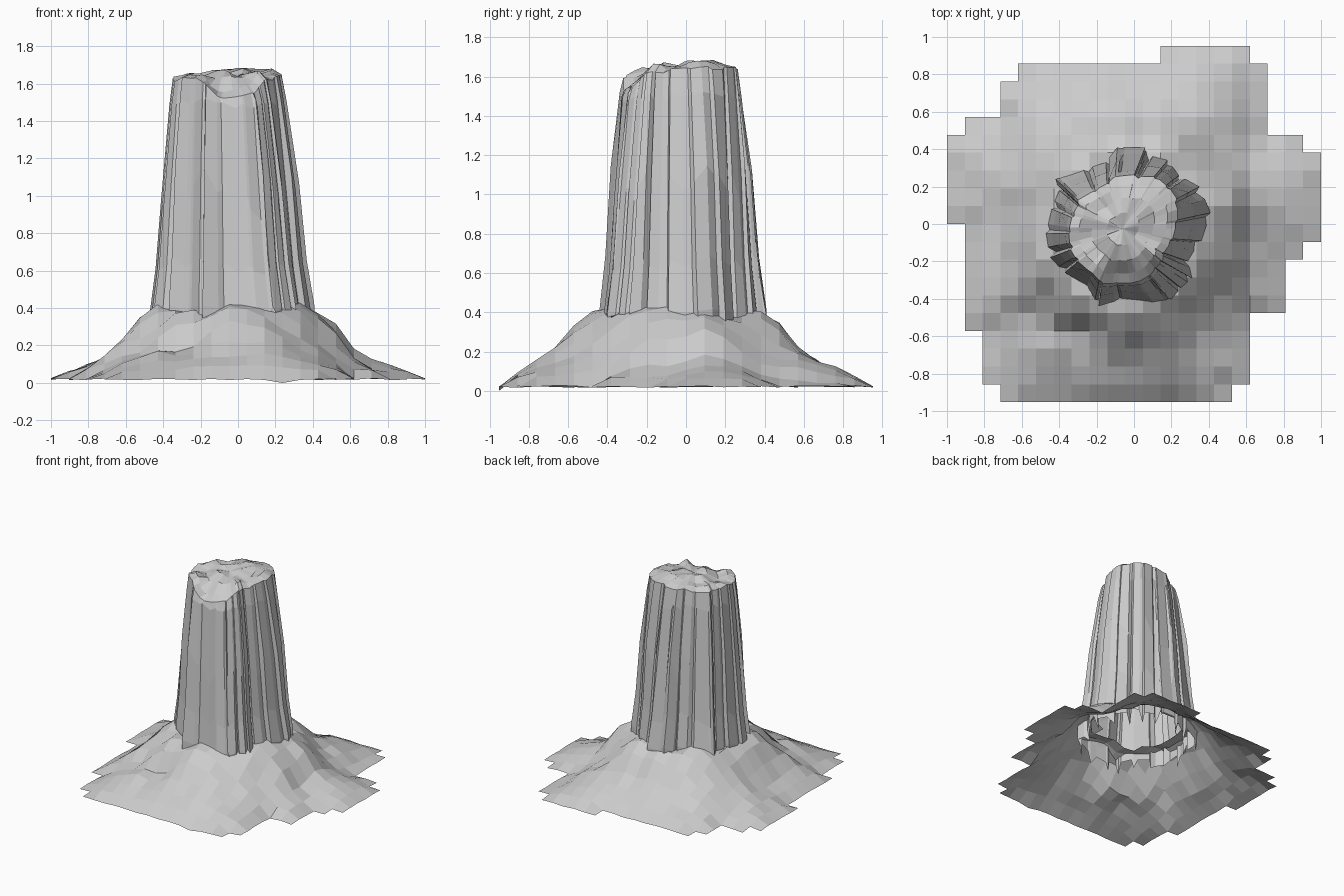
import bpy, bmesh, math, random
from mathutils import Vector, noise

if "Cube" in bpy.data.objects:
    bpy.data.objects.remove(bpy.data.objects["Cube"])

random.seed(7)
CELL = 2 / 21
Y0 = -10 * CELL

# Footprint: for each row of cells (front to back) the first and last column
SPANS = ([(3, 16)] + [(2, 17)] * 3 + [(1, 17)] + [(1, 19)] * 3 + [(1, 20)]
         + [(1, 21)] + [(0, 21)] * 4 + [(0, 20)] + [(1, 18)] + [(3, 18)] * 2
         + [(4, 18)] + [(12, 17)])

# Tower plan at the foot
FOOT = [(.41, .06), (.35, .20), (.24, .26), (.18, .34), (.07, .37), (.06, .41), (-.09, .41),
        (-.15, .33), (-.27, .29), (-.42, .24), (-.40, .18), (-.44, .08), (-.47, -.05), (-.45, -.18),
        (-.37, -.26), (-.25, -.33), (-.19, -.44), (-.06, -.40), (.1, -.42), (.2, -.40),
        (.25, -.34), (.31, -.29), (.29, -.2), (.36, -.09)]
N = len(FOOT)
CENTRE = Vector((-.06, -.025))


def lerp_table(table, t):
    for (a, va), (b, vb) in zip(table, table[1:]):
        if t <= b:
            return va + (vb - va) * max(0, (t - a) / (b - a))
    return table[-1][1]


def finish(bm, name):
    mesh = bpy.data.meshes.new(name)
    bm.to_mesh(mesh)
    bm.free()
    obj = bpy.data.objects.new(name, mesh)
    bpy.context.collection.objects.link(obj)
    return obj


def filled(i, j):
    return 0 <= j < len(SPANS) and SPANS[j][0] <= i < SPANS[j][1]


EMPTY = [(i, j) for i in range(-1, 22) for j in range(-1, 21) if not filled(i, j)]


def edge_distance(x, y):
    best = 9
    for i, j in EMPTY:
        ax, ay = -1 + i * CELL, Y0 + j * CELL
        dx = max(ax - x, 0, x - ax - CELL)
        dy = max(ay - y, 0, y - ay - CELL)
        best = min(best, math.hypot(dx, dy))
    return best


# Skirt height, rising from the stepped edge to the foot of the tower
SLOPE = [(0, .015), (.2, .09), (.4, .15), (.58, .21), (.72, .29), (.86, .36), (1, .40)]


def skirt_height(x, y):
    out = edge_distance(x, y)
    if out < 1e-4:
        if abs(x - .24) < .05 and y < -.9:
            return 0
        return .015 + random.uniform(0, .012)
    near = max(0, math.hypot(x + .03, y + .01) - .41)
    t = out / (out + near)
    a = math.atan2(y, x)
    # gullies running downhill plus finer roughness
    gully = noise.noise(Vector((3 * math.cos(a), 3 * math.sin(a), 1.7)))
    rough = noise.noise(Vector((x * 5, y * 5, 4.2)))
    z = lerp_table(SLOPE, t) + (gully * .05 + rough * .05) * min(1, 2 * t)
    # right and left ends lie flatter
    if x > .58:
        z *= .75
    elif x < -.68:
        z *= .85
    # small cliff on the front left
    if -.5 < x < -.1 and -.6 < y < -.52:
        z -= .03
    return max(z, .02)


# Talus skirt: open sheet with a hole below the tower
bm = bmesh.new()
grid = {}


def skirt_vert(i, j):
    if (i, j) not in grid:
        x, y = -1 + i * CELL, Y0 + j * CELL
        grid[i, j] = bm.verts.new((x, y, skirt_height(x, y)))
    return grid[i, j]


for j, (first, last) in enumerate(SPANS):
    for i in range(first, last):
        cx, cy = -1 + (i + .5) * CELL, Y0 + (j + .5) * CELL
        if math.hypot(cx + .03, cy + .01) > .31:
            bm.faces.new([skirt_vert(*c) for c in
                          ((i, j), (i + 1, j), (i + 1, j + 1), (i, j + 1))])
finish(bm, "talus_skirt")

# Fluted plan: each wall panel ends in a recessed groove of varying depth
plan = []
for k in range(N):
    p, q = Vector(FOOT[k]), Vector(FOOT[(k + 1) % N])
    plan.append((p, False))
    plan.append((p.lerp(q, random.uniform(.5, .75)), False))
    plan.append((p.lerp(q, .87) * random.uniform(.92, 1), True))


def rim_point(p):
    d = Vector((p.x + .03, p.y + .01))
    u = d.normalized()
    # rim bulges on one diagonal, is cut back on the other, juts at the front
    s = 2 * u.x * u.y
    bulge = (.06 if u.x > 0 else .015) if s > 0 else -.015
    r = .282 + .35 * (d.length - .42) + bulge * s * s
    r += .02 * max(0, -u.y) ** 8
    return CENTRE + u * r


def top_height(x, y):
    front_dip = .09 * max(0, min(1, (-y - .17) / .1)) * max(0, min(1, 1.6 - abs(x - .01) / .14))
    crown = .04 * max(0, 1 - math.hypot(x - .04, y - .05) / .3)
    return 1.64 + crown - front_dip + .035 * noise.noise(Vector((x * 11, y * 11, .3)))


# Tower walls in stacked rings, hanging below the skirt, open underneath
bm = bmesh.new()
rings = []
bottom = []
for p, groove in plan:
    drop = .31 + random.uniform(-.05, .03) - (.07 if groove else 0)
    bottom.append(bm.verts.new((p.x, p.y, drop)))
rings.append(bottom)
shift = [random.uniform(-.16, .14) for _ in plan]
for z, s, wobble in [(.40, 0, .15), (.64, .24, .4), (1.03, .47, 1), (1.5, .85, .2)]:
    ring = []
    for (p, groove), dz in zip(plan, shift):
        q = p.lerp(rim_point(p), s)
        ring.append(bm.verts.new((q.x, q.y, z + dz * wobble)))
    rings.append(ring)

# Rim and rough summit in shrinking rings
for scale, drop in ((1, .015), (.82, 0), (.58, 0), (.3, 0)):
    ring = []
    for p, groove in plan:
        q = CENTRE + (rim_point(p) - CENTRE) * scale
        ring.append(bm.verts.new((q.x, q.y, top_height(q.x, q.y) - drop)))
    rings.append(ring)
for low, high in zip(rings, rings[1:]):
    for k in range(len(plan)):
        n = (k + 1) % len(plan)
        bm.faces.new((low[k], low[n], high[n], high[k]))
peak = bm.verts.new((*CENTRE, top_height(*CENTRE)))
for k in range(len(plan)):
    bm.faces.new((rings[-1][k], rings[-1][(k + 1) % len(plan)], peak))
finish(bm, "rock_tower")
